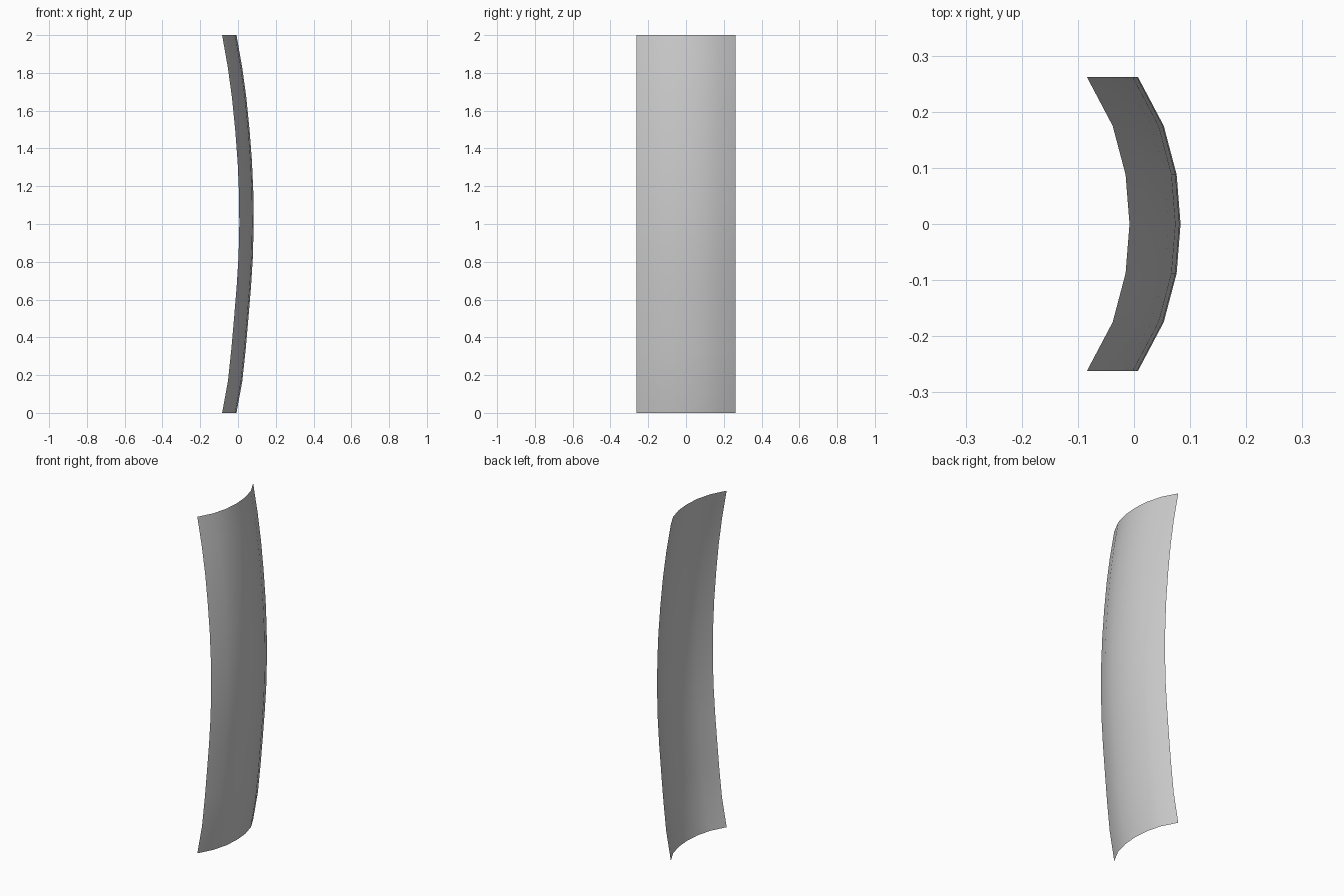
import bpy, bmesh

if "Cube" in bpy.data.objects:
    bpy.data.objects.remove(bpy.data.objects["Cube"])

# upright bow (height, x) along the middle of the sheet
bow = [(0, -.008), (.17, .023), (.34, .041), (.5, .055), (.67, .069), (.83, .079),
       (1, .083), (1.17, .081), (1.33, .074), (1.5, .061), (1.67, .044), (1.83, .022), (2, -.008)]
# half cross-section (y, x setback), mirrored across y = 0
half = [(0, 0), (.088, -.007), (.175, -.030), (.262, -.076)]
section = [(-y, d) for y, d in reversed(half[1:])] + half

# curved thin panel: section swept along the bow
bm = bmesh.new()
rows = [[bm.verts.new((x + d, y, z)) for y, d in section] for z, x in bow]
for low, high in zip(rows, rows[1:]):
    for i in range(len(section) - 1):
        bm.faces.new((low[i], low[i + 1], high[i + 1], high[i])).smooth = True

mesh = bpy.data.meshes.new("curved_panel")
bm.to_mesh(mesh)
bm.free()
panel = bpy.data.objects.new("curved_panel", mesh)
bpy.context.collection.objects.link(panel)
